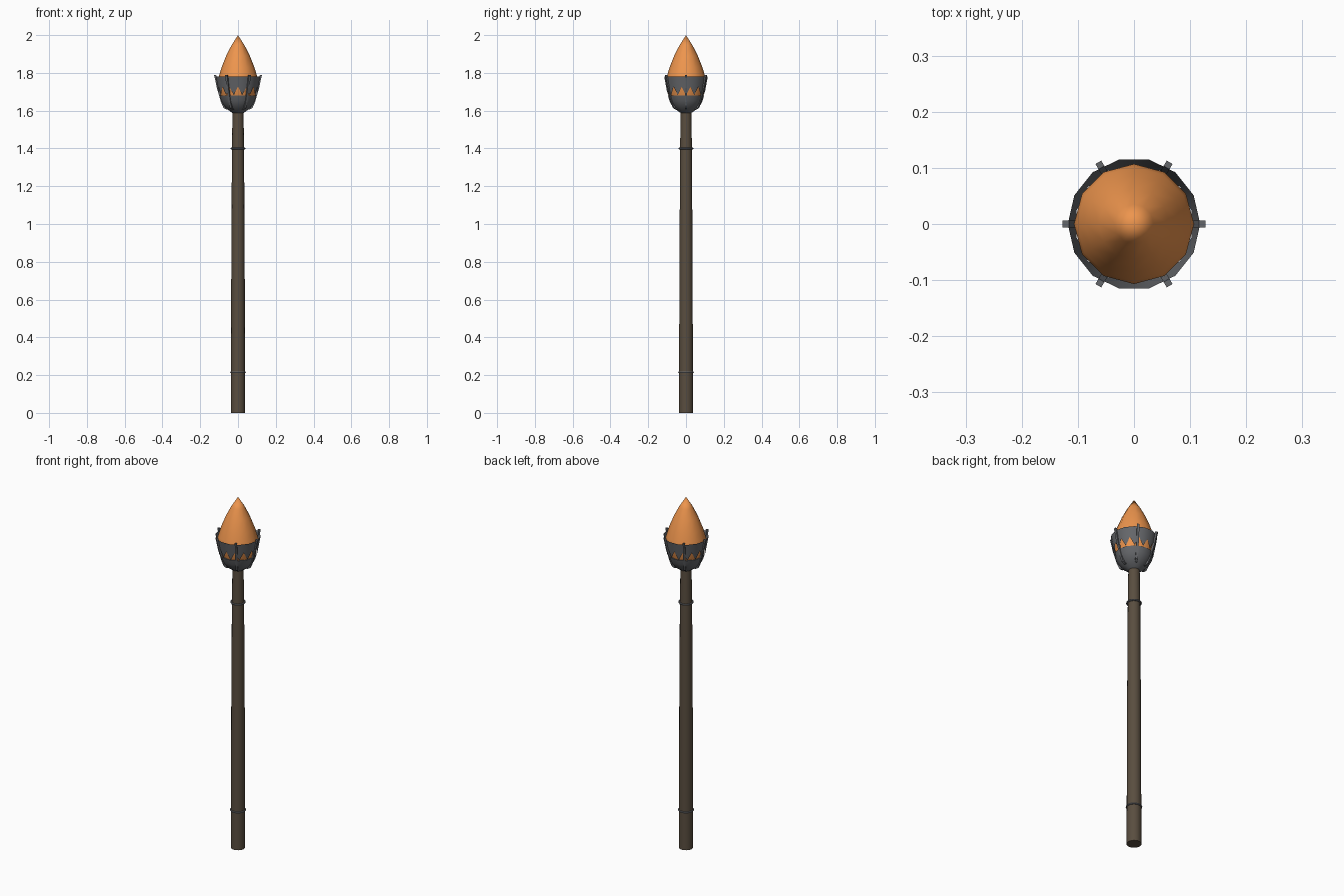
import bpy, bmesh, math
from math import cos, sin, pi

if "Cube" in bpy.data.objects:
    bpy.data.objects.remove(bpy.data.objects["Cube"])


def material(name, rgb):
    m = bpy.data.materials.new(name)
    m.diffuse_color = (*rgb, 1)
    m.use_nodes = True
    m.node_tree.nodes["Principled BSDF"].inputs["Base Color"].default_value = m.diffuse_color
    return m


WOOD = material("dark_wood", (0.10, 0.075, 0.05))
IRON = material("iron", (0.13, 0.135, 0.145))
FIRE = material("flame_orange", (0.85, 0.30, 0.075))


def finish(name, bm, mat, angle=40):
    bmesh.ops.recalc_face_normals(bm, faces=bm.faces)
    me = bpy.data.meshes.new(name)
    bm.to_mesh(me)
    bm.free()
    ob = bpy.data.objects.new(name, me)
    bpy.context.collection.objects.link(ob)
    me.materials.append(mat)
    bpy.ops.object.select_all(action='DESELECT')
    ob.select_set(True)
    bpy.context.view_layer.objects.active = ob
    if angle:
        bpy.ops.object.shade_smooth_by_angle(angle=math.radians(angle))
    return ob


def lathe(name, profile, sides, mat, angle=40):
    """Revolve (radius, z) points about z; radius 0 makes a pole."""
    bm = bmesh.new()
    rings = []
    for r, z in profile:
        if r == 0:
            rings.append([bm.verts.new((0, 0, z))] * sides)
        else:
            rings.append([bm.verts.new((r * cos(2 * pi * i / sides), r * sin(2 * pi * i / sides), z))
                          for i in range(sides)])
    for a, b in zip(rings, rings[1:]):
        for i in range(sides):
            j = (i + 1) % sides
            bm.faces.new(list(dict.fromkeys((a[i], a[j], b[j], b[i]))))
    return finish(name, bm, mat, angle)


# Tapered wooden shaft
lathe("shaft", [(0, 0), (0.038, 0), (0.037, 0.38), (0.035, 0.9), (0.032, 1.4), (0.029, 1.61), (0, 1.61)], 14, WOOD)

# Thin iron bands around the shaft
for name, r, z in (("lower_band", 0.037, 0.215), ("upper_band", 0.035, 1.40)):
    ring = [(r + 0.005 * cos(2 * pi * k / 8), z + 0.005 * sin(2 * pi * k / 8)) for k in range(9)]
    lathe(name, ring, 16, IRON)

# Bowl holding the fire
lathe("bowl", [(0.029, 1.588), (0.036, 1.592), (0.060, 1.61), (0.078, 1.63), (0.090, 1.652),
               (0.098, 1.68), (0.090, 1.68)], 14, IRON)

# Flame
lathe("flame", [(0, 1.65), (0.085, 1.66), (0.093, 1.68), (0.100, 1.72), (0.107, 1.762), (0.102, 1.78),
                (0.087, 1.83), (0.063, 1.89), (0.035, 1.945), (0, 2.0)], 12, FIRE, 60)

# Flared collar with a toothed lower edge
N, R_TOP, R_LOW, Z_TOP, Z_LOW, Z_NOTCH = 14, 0.118, 0.100, 1.78, 1.682, 1.727
bm = bmesh.new()
ring = lambda r, z: [bm.verts.new((r * cos(2 * pi * i / N), r * sin(2 * pi * i / N), z)) for i in range(N)]
top, low = ring(R_TOP, Z_TOP), ring(R_LOW, Z_LOW)
rn = (R_LOW + (R_TOP - R_LOW) * (Z_NOTCH - Z_LOW) / (Z_TOP - Z_LOW)) * cos(pi / N)
for i in range(N):
    j = (i + 1) % N
    a = 2 * pi * (i + 0.5) / N
    notch = bm.verts.new((rn * cos(a), rn * sin(a), Z_NOTCH))
    bm.faces.new((top[i], low[i], notch))
    bm.faces.new((top[i], notch, top[j]))
    bm.faces.new((top[j], notch, low[j]))
finish("toothed_collar", bm, IRON, 30)

# Six curved prongs joining bowl and collar
PATH = [(0.057, 1.607), (0.071, 1.615), (0.084, 1.645), (0.094, 1.68), (0.106, 1.72), (0.114, 1.76), (0.121, 1.79)]
for k in range(6):
    a = k * pi / 3
    bm = bmesh.new()
    rows = []
    for r, z in PATH:
        rows.append([bm.verts.new(((r + d) * cos(a) - w * sin(a), (r + d) * sin(a) + w * cos(a), z))
                     for d, w in ((-0.005, -0.006), (0.006, -0.006), (0.006, 0.006), (-0.005, 0.006))])
    for p, q in zip(rows, rows[1:]):
        for i in range(4):
            bm.faces.new((p[i], p[(i + 1) % 4], q[(i + 1) % 4], q[i]))
    bm.faces.new(rows[0])
    bm.faces.new(rows[-1])
    finish(f"prong_{k + 1}", bm, IRON, 0)
